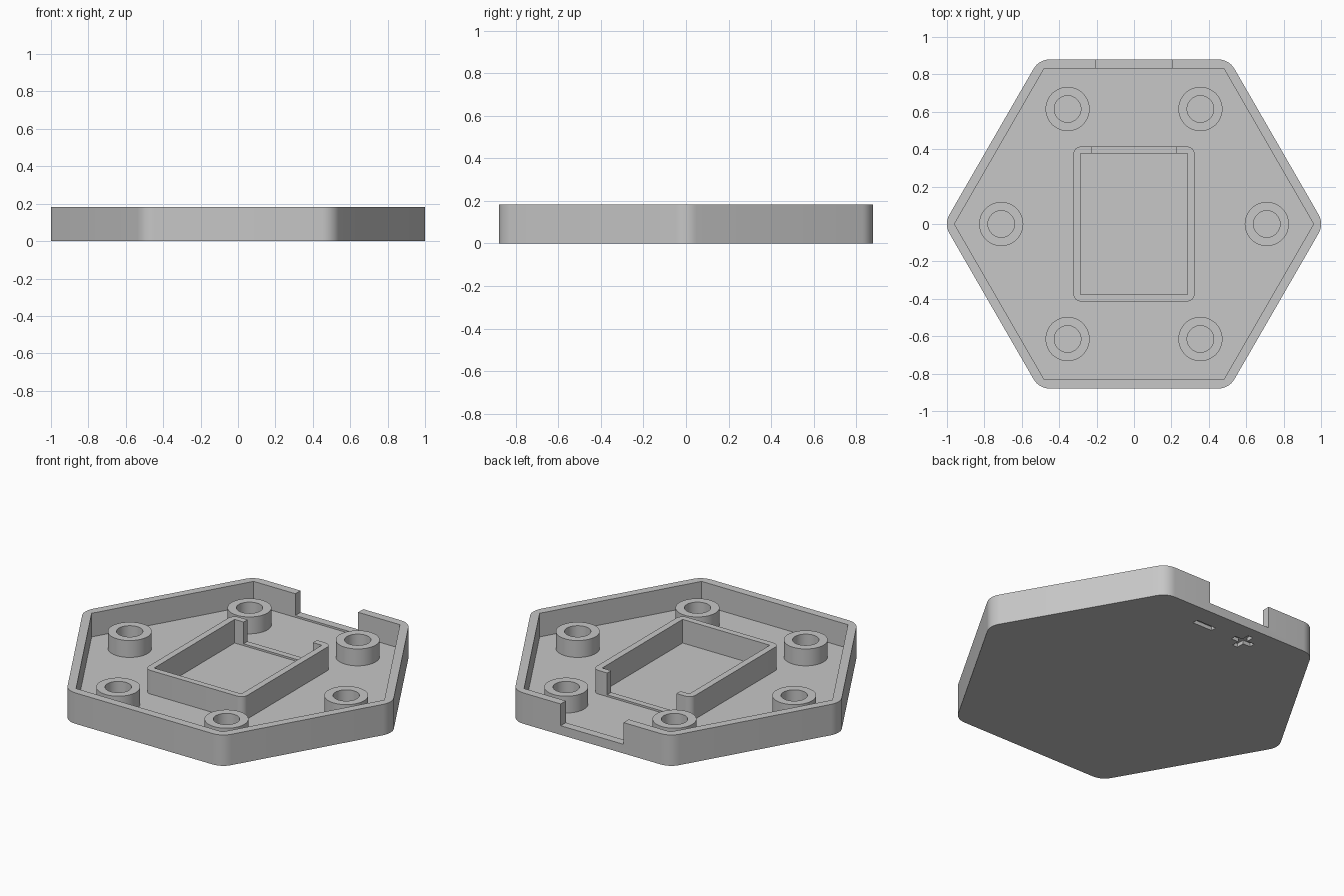
import bpy, bmesh, math
from mathutils import Vector

FLOOR, NOTCH, TOP = 0.043, 0.054, 0.183

cube = bpy.data.objects.get("Cube")
if cube:
    bpy.data.objects.remove(cube, do_unlink=True)

grey = bpy.data.materials.new("plain_grey")
grey.use_nodes = True
grey.diffuse_color = (0.57, 0.57, 0.57, 1)
grey.node_tree.nodes["Principled BSDF"].inputs["Base Color"].default_value = grey.diffuse_color


def ring(radius, sides):
    return [Vector((radius * math.cos(math.tau * i / sides),
                    radius * math.sin(math.tau * i / sides))) for i in range(sides)]


def rect(hx, hy):
    return [Vector(p) for p in ((-hx, -hy), (hx, -hy), (hx, hy), (-hx, hy))]


def rounded(points, radius, steps=8):
    """Replace each corner of a counter-clockwise outline by an arc."""
    out = []
    for i, p in enumerate(points):
        a = (points[i - 1] - p).normalized()
        b = (points[(i + 1) % len(points)] - p).normalized()
        half = a.angle(b) / 2
        centre = p + (a + b).normalized() * radius / math.sin(half)
        mid = math.atan2(*reversed(p - centre))
        sweep = math.pi / 2 - half
        for k in range(steps + 1):
            t = mid + sweep * (2 * k / steps - 1)
            out.append(centre + radius * Vector((math.cos(t), math.sin(t))))
    return out


def prism(name, outline, z0, z1, at=(0, 0)):
    bm = bmesh.new()
    face = bm.faces.new([bm.verts.new((p.x + at[0], p.y + at[1], z0)) for p in outline])
    up = bmesh.ops.extrude_face_region(bm, geom=[face])["geom"]
    bmesh.ops.translate(bm, vec=(0, 0, z1 - z0),
                        verts=[g for g in up if isinstance(g, bmesh.types.BMVert)])
    bmesh.ops.recalc_face_normals(bm, faces=bm.faces)
    mesh = bpy.data.meshes.new(name)
    bm.to_mesh(mesh)
    bm.free()
    mesh.materials.append(grey)
    obj = bpy.data.objects.new(name, mesh)
    bpy.context.collection.objects.link(obj)
    return obj


def carve(obj, cutters):
    """Cut the helpers out of the part, then discard them."""
    for c in cutters:
        c.hide_render = True
        mod = obj.modifiers.new("cut", "BOOLEAN")
        mod.operation, mod.solver, mod.object = "DIFFERENCE", "EXACT", c
    graph = bpy.context.evaluated_depsgraph_get()
    mesh = bpy.data.meshes.new_from_object(obj.evaluated_get(graph))
    obj.modifiers.clear()
    obj.data = mesh
    for c in cutters:
        bpy.data.objects.remove(c, do_unlink=True)
    return obj


def finish(obj):
    bpy.ops.object.select_all(action="DESELECT")
    obj.select_set(True)
    bpy.context.view_layer.objects.active = obj
    bpy.ops.object.shade_smooth_by_angle(angle=math.radians(30))


# Hexagonal tray: cavity, cable notch, and minus and plus engraved underneath
tray = prism("hexagon_tray", rounded(ring(1.016, 6), 0.1), 0, TOP)
carve(tray, [
    prism("cavity", ring(0.96, 6), FLOOR, 0.3),
    prism("rim_notch", rect(0.206, 0.06), NOTCH, 0.3, (0, 0.87)),
    prism("minus_groove", rect(0.065, 0.017), -0.1, 0.022, (0.135, 0.748)),
    prism("plus_groove_across", rect(0.065, 0.017), -0.1, 0.022, (-0.135, 0.748)),
    prism("plus_groove_along", rect(0.017, 0.065), -0.1, 0.022, (-0.135, 0.748)),
])
finish(tray)

# Rectangular holder in the middle, open at the back
holder = prism("centre_holder", rounded(rect(0.324, 0.414), 0.04), FLOOR, TOP)
carve(holder, [
    prism("holder_pocket", rect(0.286, 0.377), -0.1, 0.3),
    prism("holder_notch", rect(0.227, 0.05), NOTCH, 0.3, (0, 0.41)),
])
finish(holder)

# Six hollow posts
for i, p in enumerate(ring(0.71, 6)):
    post = prism(f"post_{i + 1}", ring(0.118, 48), FLOOR, 0.143, p)
    carve(post, [prism("post_hole", ring(0.071, 48), -0.1, 0.3, p)])
    finish(post)
